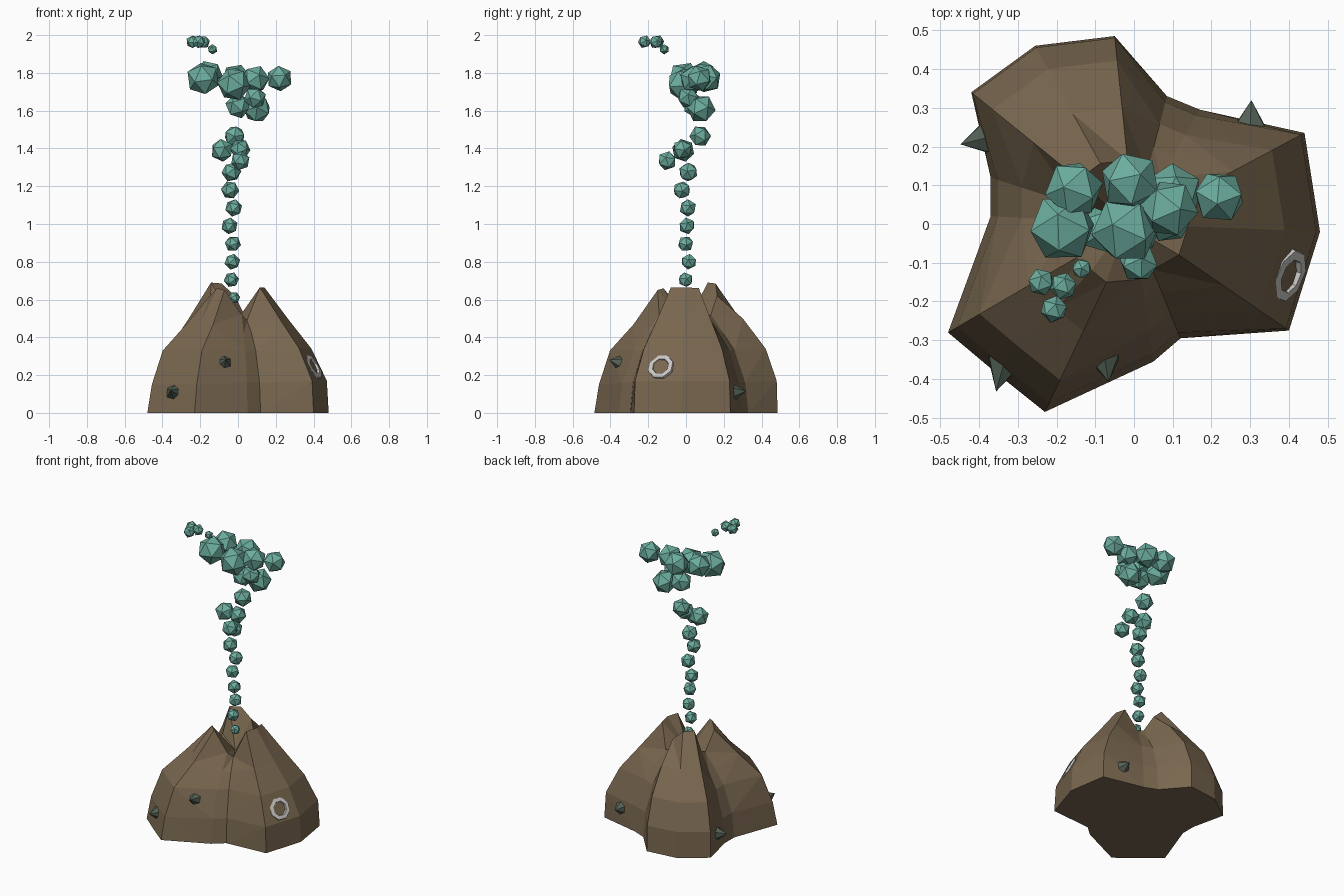
import bpy, bmesh, math, random
from mathutils import Vector, Matrix, Euler

if "Cube" in bpy.data.objects:
    bpy.data.objects.remove(bpy.data.objects["Cube"])

random.seed(4)


def material(name, rgb):
    m = bpy.data.materials.new(name)
    m.diffuse_color = (*rgb, 1)
    m.use_nodes = True
    m.node_tree.nodes["Principled BSDF"].inputs["Base Color"].default_value = m.diffuse_color
    return m


ROCK = material("brown rock", (0.19, 0.135, 0.078))
STONE = material("dark green stone", (0.09, 0.125, 0.095))
RING = material("pale grey ring", (0.58, 0.57, 0.55))
SMOKE = material("teal smoke", (0.15, 0.42, 0.345))


def finish(bm, name, mat):
    bmesh.ops.recalc_face_normals(bm, faces=bm.faces)
    me = bpy.data.meshes.new(name)
    bm.to_mesh(me)
    bm.free()
    me.materials.append(mat)
    ob = bpy.data.objects.new(name, me)
    bpy.context.collection.objects.link(ob)
    return ob


def facing(loc, normal):
    """Matrix placing local +z along normal at loc."""
    return Matrix.Translation(loc) @ Vector(normal).to_track_quat('Z', 'Y').to_matrix().to_4x4()


# Mound: three lobed footprint, each level scaled inward; valleys end lower
LEVELS = {  # (scale, z) above the base; the rim z comes from the footprint row
    "r": [(0.98, 0.17), (0.81, 0.34), (0.58, 0.48), (0.29, None)],
    "b": [(0.99, 0.17), (0.87, 0.34), (0.62, 0.50), (0.34, None)],
    "f": [(0.95, 0.15), (0.83, 0.33), (0.57, 0.47), (0.31, None)],
    "v": [(0.95, 0.16), (0.78, 0.33), (0.60, 0.42), (0.40, None)],
}
FOOT = [  # x, y, lobe, rim height
    (0.48, -0.02, "r", 0.665), (0.44, 0.235, "r", 0.66),
    (0.17, 0.295, "v", 0.51), (0.085, 0.33, "v", 0.52),
    (-0.05, 0.485, "b", 0.62), (-0.255, 0.46, "b", 0.685), (-0.42, 0.34, "b", 0.69),
    (-0.37, 0.12, "v", 0.53), (-0.37, 0.02, "v", 0.51),
    (-0.48, -0.28, "f", 0.62), (-0.355, -0.385, "f", 0.66), (-0.23, -0.485, "f", 0.65),
    (0.05, -0.355, "v", 0.52), (0.12, -0.295, "v", 0.49),
    (0.40, -0.275, "r", 0.665),
]
bm = bmesh.new()
rings = [[bm.verts.new((x, y, 0)) for x, y, _, _ in FOOT]]
for i in range(4):
    ring = []
    for x, y, lobe, rim in FOOT:
        s, z = LEVELS[lobe][i]
        ring.append(bm.verts.new((x * s, y * s, rim if z is None else z)))
    rings.append(ring)
n = len(FOOT)
for low, high in zip(rings, rings[1:]):
    for i in range(n):
        j = (i + 1) % n
        bm.faces.new((low[i], low[j], high[j], high[i]))
bm.faces.new(rings[0][::-1])
pit = bm.verts.new((-0.02, 0, 0.47))  # crater floor
for i in range(n):
    bm.faces.new((rings[-1][i], rings[-1][(i + 1) % n], pit))
bmesh.ops.triangulate(bm, faces=bm.faces)
finish(bm, "mound", ROCK)

# Pointed stones stuck in the slopes: position, outward direction, radius
STONES = [
    ((-0.34, -0.375, 0.11), (-0.25, -0.9, 0.15), 0.054),
    ((-0.075, -0.35, 0.265), (0.15, -0.9, 0.25), 0.062),
    ((-0.39, 0.22, 0.11), (-1, -0.25, 0.1), 0.06),
    ((0.30, 0.26, 0.11), (0.05, 1, 0.1), 0.06),
]
for k, (loc, d, r) in enumerate(STONES):
    bm = bmesh.new()
    bmesh.ops.create_cone(bm, cap_ends=True, segments=6, radius1=r, radius2=0, depth=0.09,
                          matrix=facing(loc, d) @ Matrix.Translation((0, 0, 0.015)))
    finish(bm, f"stone_{k + 1}", STONE)

# Eight sided ring on the right slope
bm = bmesh.new()
place = facing((0.393, -0.13, 0.24), (0.80, -0.33, 0.48))
SECTION = [(0.077, -0.015), (0.070, 0.014), (0.046, 0.016), (0.036, -0.015)]
loops = []
for k in range(8):
    a = math.tau * (k + 0.5) / 8
    loops.append([bm.verts.new(place @ Vector((r * math.cos(a), r * math.sin(a), h)))
                  for r, h in SECTION])
for k in range(8):
    p, q = loops[k], loops[(k + 1) % 8]
    for i in range(4):
        j = (i + 1) % 4
        bm.faces.new((p[i], p[j], q[j], q[i]))
finish(bm, "slope_ring", RING)

# Smoke: icosahedron puffs (x, y, z, radius)
COLUMN = [
    (-0.02, 0, 0.61, 0.032), (-0.035, -0.002, 0.705, 0.041), (-0.03, 0.015, 0.80, 0.043),
    (-0.027, -0.002, 0.895, 0.044), (-0.045, 0.005, 0.99, 0.045), (-0.023, 0.01, 1.085, 0.047),
    (-0.042, -0.022, 1.18, 0.049), (-0.035, 0.012, 1.275, 0.053), (0.012, -0.10, 1.335, 0.052),
    (-0.085, -0.015, 1.39, 0.062), (0.012, -0.02, 1.395, 0.055), (-0.018, 0.075, 1.465, 0.058),
]
CLOUD = [
    (-0.185, -0.01, 1.77, 0.09), (-0.155, 0.09, 1.79, 0.077), (-0.01, 0.11, 1.77, 0.079),
    (-0.022, -0.015, 1.74, 0.09), (0.09, 0.04, 1.765, 0.077), (0.22, 0.07, 1.77, 0.07),
    (0.10, 0.08, 1.61, 0.077), (0.0, 0.05, 1.625, 0.068), (0.09, 0.01, 1.67, 0.06),
]
WISP = [
    (-0.24, -0.15, 1.965, 0.036), (-0.183, -0.16, 1.963, 0.036),
    (-0.207, -0.22, 1.965, 0.036), (-0.135, -0.115, 1.925, 0.027),
]
for name, puffs in (("smoke_column", COLUMN), ("smoke_cloud", CLOUD), ("smoke_wisp", WISP)):
    bm = bmesh.new()
    for x, y, z, r in puffs:
        turn = Euler([random.uniform(0, math.tau) for _ in range(3)]).to_matrix().to_4x4()
        bmesh.ops.create_icosphere(bm, subdivisions=1, radius=r,
                                   matrix=Matrix.Translation((x, y, z)) @ turn)
    finish(bm, name, SMOKE)
